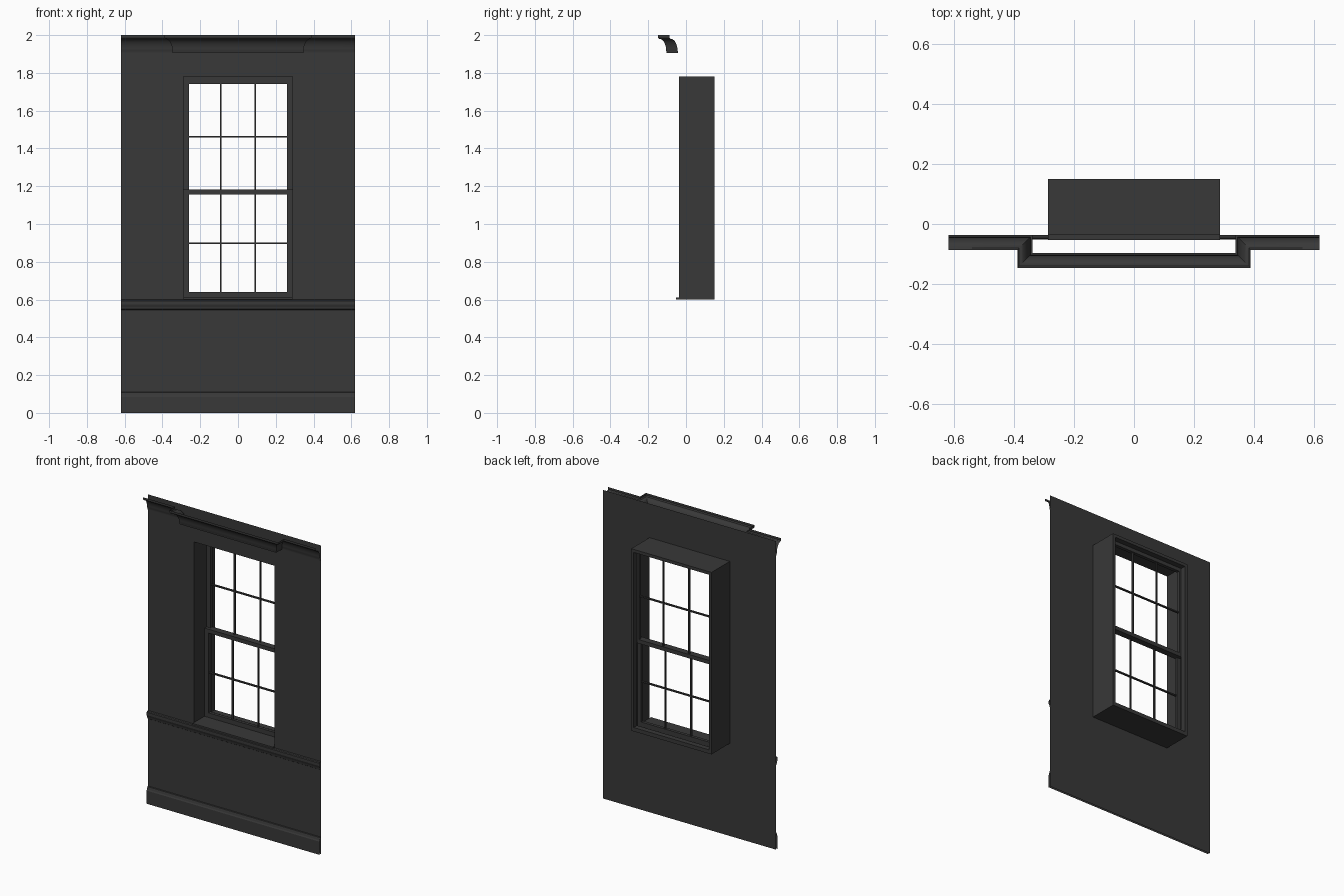
import bpy, bmesh
from math import sin, cos, pi, radians

if "Cube" in bpy.data.objects:
    bpy.data.objects.remove(bpy.data.objects["Cube"])

W, WALL, BACK = 0.62, -0.037, 0.15       # half width, wall plane, rear of window box
OX, OZ0, OZ1 = 0.288, 0.60, 1.78         # window opening

paint = bpy.data.materials.new("dark_paint")
paint.diffuse_color = (0.04, 0.04, 0.04, 1)
paint.use_nodes = True
paint.node_tree.nodes["Principled BSDF"].inputs["Base Color"].default_value = paint.diffuse_color


def make(name, verts, faces, smooth=False):
    mesh = bpy.data.meshes.new(name)
    mesh.from_pydata(verts, [], faces)
    mesh.materials.append(paint)
    ob = bpy.data.objects.new(name, mesh)
    bpy.context.collection.objects.link(ob)
    if smooth:
        bpy.ops.object.select_all(action='DESELECT')
        ob.select_set(True)
        bpy.context.view_layer.objects.active = ob
        bpy.ops.object.shade_smooth_by_angle(angle=radians(35))
    return ob


def boxes(name, spans):
    """One object from boxes given as (x0, x1, y0, y1, z0, z1)."""
    verts, faces = [], []
    for x0, x1, y0, y1, z0, z1 in spans:
        n = len(verts)
        verts += [(x, y, z) for z in (z0, z1)
                  for x, y in ((x0, y0), (x1, y0), (x1, y1), (x0, y1))]
        faces += [[n + i for i in f] for f in
                  ((3, 2, 1, 0), (4, 5, 6, 7), (0, 1, 5, 4),
                   (1, 2, 6, 5), (2, 3, 7, 6), (3, 0, 4, 7))]
    return make(name, verts, faces)


def sweep(name, path, profile, smooth=False):
    """Open moulding: path is (x, y, miter_x), profile is (outward, z)."""
    m = len(profile)
    verts = [(x + mx * d, y - d, z) for x, y, mx in path for d, z in profile]
    faces = [(i * m + j, (i + 1) * m + j, (i + 1) * m + j + 1, i * m + j + 1)
             for i in range(len(path) - 1) for j in range(m - 1)]
    return make(name, verts, faces, smooth)


def ring(x, z0, z1, y):
    return [(-x, y, z0), (x, y, z0), (x, y, z1), (-x, y, z1)]


def frame(x, w, y0, y1, z0, z1, wb, wt):
    """Four bars of a rectangular frame with side, bottom and top widths."""
    return [(-x, -x + w, y0, y1, z0, z1), (x - w, x, y0, y1, z0, z1),
            (-x + w, x - w, y0, y1, z0, z0 + wb),
            (-x + w, x - w, y0, y1, z1 - wt, z1)]


quads = [(i, (i + 1) % 4, (i + 1) % 4 + 4, i + 4) for i in range(4)]

# Flat wall with the window opening
make("wall", ring(W, 0, 2, WALL) + ring(OX, OZ0, OZ1, WALL), quads)

# Deep window reveal, facing into the opening
make("window_reveal", ring(OX, OZ0, OZ1, WALL) + ring(OX, OZ0, OZ1, BACK),
     [q[::-1] for q in quads])

# Rear stop and sill
boxes("rear_stop", frame(OX, 0.018, 0.115, BACK, OZ0, OZ1, 0.025, 0.02))
boxes("window_sill", [(-OX, OX, -0.053, 0.075, OZ0, 0.61)])


# Double-hung sashes, each with a 3 x 2 grid of panes
def sash(name, y0, y1, z0, z1, wb, wt):
    ym, h = (y0 + y1) / 2, 0.004
    zc = (z0 + wb + z1 - wt) / 2
    bars = [(x - h, x + h, ym - 0.006, ym + 0.006, z0 + wb, z1 - wt)
            for x in (-0.092, 0.092)]
    bars.append((-0.26, 0.26, ym - 0.006, ym + 0.006, zc - h, zc + h))
    boxes(name, frame(OX, 0.028, y0, y1, z0, z1, wb, wt) + bars)


sash("upper_sash", 0.088, 0.110, 1.157, OZ1, 0.025, 0.04)
sash("lower_sash", 0.068, 0.088, OZ0, 1.182, 0.04, 0.025)

# Baseboard and chair rail
straight = [(-W, WALL, 0), (W, WALL, 0)]
sweep("baseboard", straight,
      [(0.014, 0), (0.014, 0.085), (0.010, 0.092), (0.006, 0.108), (0, 0.11)])
sweep("chair_rail", straight,
      [(0, 0.546), (0.006, 0.55), (0.008, 0.56), (0.014, 0.575),
       (0.014, 0.593), (0.010, 0.598), (0, 0.60)])

# Cove cornice stepping forward over the window
cove = [(0, 1.905), (0.006, 1.905), (0.006, 1.914)]
cove += [(0.044 - 0.036 * cos(a), 1.918 + 0.062 * sin(a))
         for a in [i * pi / 16 for i in range(9)]]
cove += [(0.050, 1.986), (0.050, 2.0)]
half = [(-W, WALL, 0), (-0.34, WALL, -1), (-0.34, WALL - 0.06, -1)]
sweep("cornice", half + [(-x, y, -m) for x, y, m in half[::-1]], cove, True)
